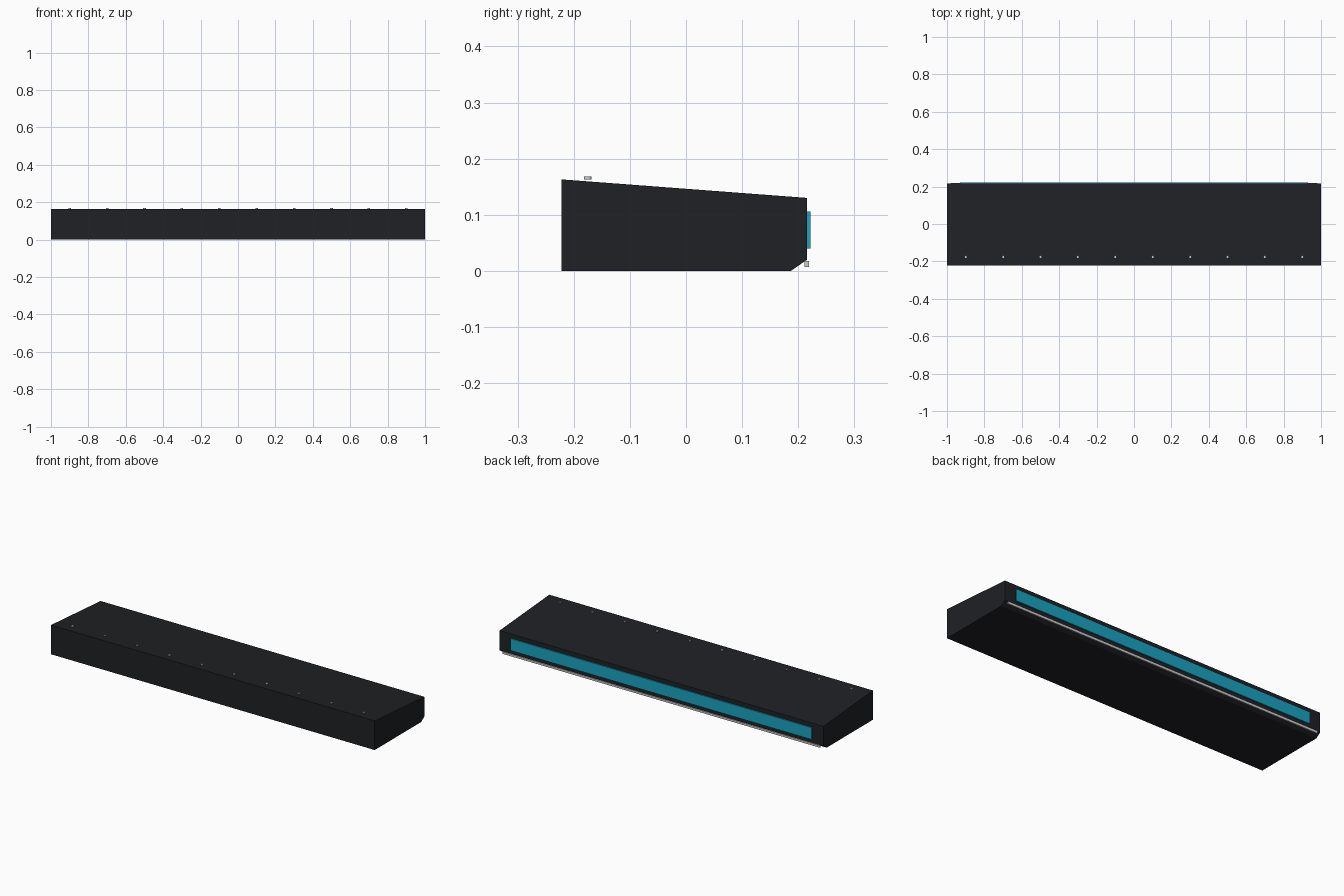
import bpy, bmesh
from mathutils import Matrix

if "Cube" in bpy.data.objects:
    bpy.data.objects.remove(bpy.data.objects["Cube"])


def material(name, color):
    m = bpy.data.materials.new(name)
    m.diffuse_color = color
    m.use_nodes = True
    m.node_tree.nodes["Principled BSDF"].inputs["Base Color"].default_value = m.diffuse_color
    return m


def finish(bm, name, mat=None):
    bmesh.ops.recalc_face_normals(bm, faces=bm.faces)
    me = bpy.data.meshes.new(name)
    bm.to_mesh(me)
    bm.free()
    ob = bpy.data.objects.new(name, me)
    bpy.context.collection.objects.link(ob)
    if mat:
        me.materials.append(mat)
    return ob


def box(name, lo, hi, mat=None):
    bm = bmesh.new()
    size = [b - a for a, b in zip(lo, hi)]
    mid = [(a + b) / 2 for a, b in zip(lo, hi)]
    bmesh.ops.create_cube(bm, size=1, matrix=Matrix.Translation(mid) @ Matrix.Diagonal((*size, 1)))
    return finish(bm, name, mat)


dark = material("dark_casing", (0.014, 0.015, 0.018, 1))
cyan = material("cyan_panel", (0.01, 0.37, 0.54, 1))

# Casing: side profile (y, z) extruded along x
profile = [(-0.222, 0), (-0.222, 0.163), (0.216, 0.13), (0.216, 0.02), (0.187, 0)]
bm = bmesh.new()
face = bm.faces.new([bm.verts.new((-1, y, z)) for y, z in profile])
ext = bmesh.ops.extrude_face_region(bm, geom=[face])
verts = [g for g in ext["geom"] if isinstance(g, bmesh.types.BMVert)]
bmesh.ops.translate(bm, vec=(2, 0, 0), verts=verts)
finish(bm, "casing", dark)

# Coloured panel on the back face
box("back_panel", (-0.93, 0.215, 0.04), (0.93, 0.222, 0.106), cyan)

# Thin trim rail below the panel
box("lower_trim", (-0.98, 0.2115, 0.0065), (0.98, 0.219, 0.018))

# Row of small screw heads near the front of the top
for i in range(10):
    bm = bmesh.new()
    bmesh.ops.create_cone(bm, cap_ends=True, segments=16, radius1=0.007, radius2=0.007, depth=0.0045,
                          matrix=Matrix.Translation((-0.9 + 0.2 * i, -0.175, 0.1655)))
    finish(bm, f"screw_head_{i + 1}")
